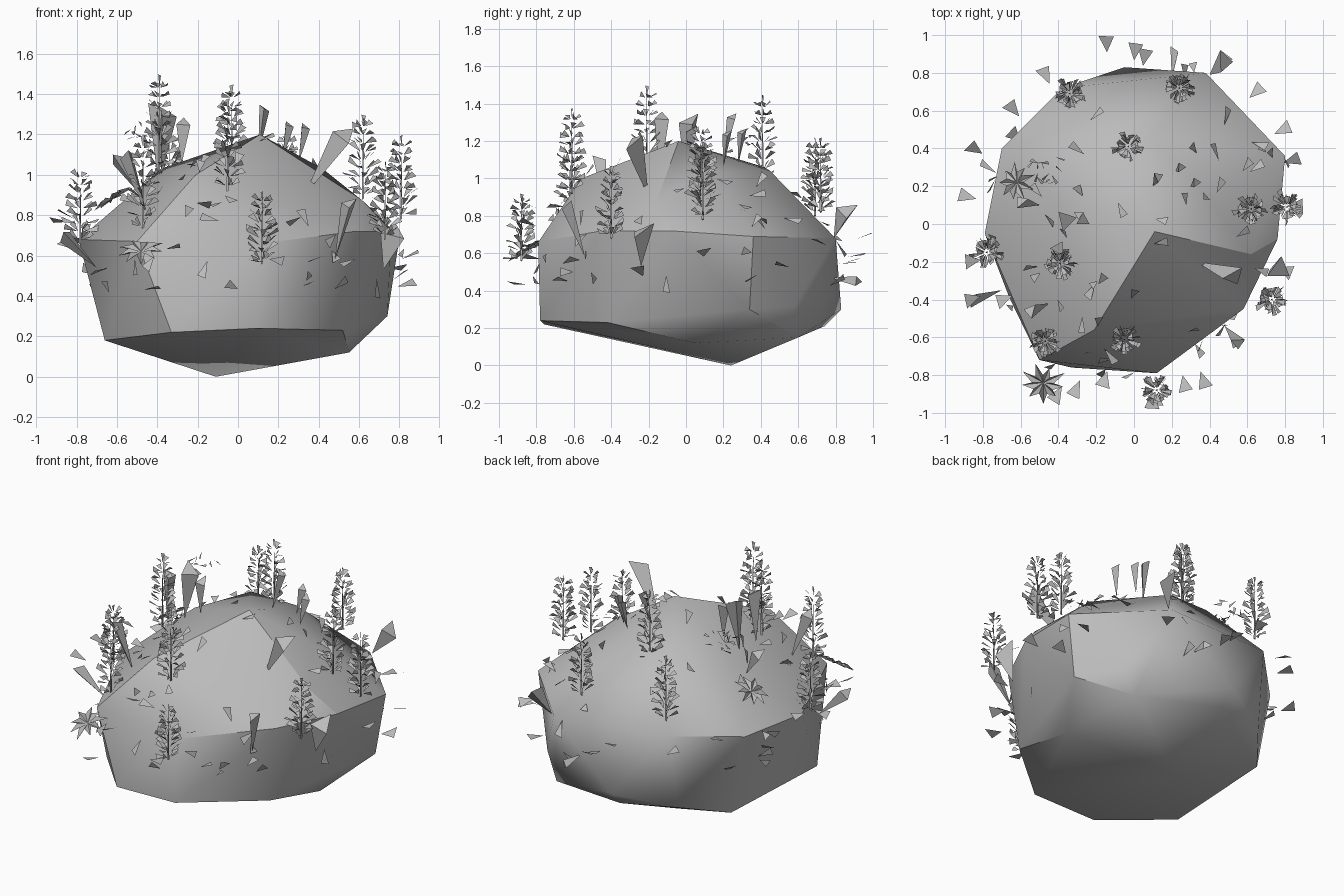
import bpy, bmesh, math, random
from mathutils import Vector
from mathutils.bvhtree import BVHTree

if "Cube" in bpy.data.objects:
    bpy.data.objects.remove(bpy.data.objects["Cube"])

random.seed(7)
stone = bpy.data.materials.new("stone_grey")
stone.diffuse_color = (0.5, 0.5, 0.5, 1)
stone.use_nodes = True
stone.node_tree.nodes["Principled BSDF"].inputs["Base Color"].default_value = stone.diffuse_color


def finish(bm, name):
    me = bpy.data.meshes.new(name)
    bm.to_mesh(me)
    bm.free()
    me.materials.append(stone)
    ob = bpy.data.objects.new(name, me)
    bpy.context.collection.objects.link(ob)
    return ob


def rand_dir():
    return Vector([random.gauss(0, 1) for _ in range(3)]).normalized()


def leaf(bm, root, direction, length, width, across=None):
    """Pointed triangular leaf: narrow at the root, broad at the end."""
    d = direction.normalized()
    side = d.cross(across or rand_dir()).normalized() * width
    end = root + d * length
    pts = (root, end + side, end - side * .6 + d * length * .15)
    bm.faces.new([bm.verts.new(p) for p in pts])


def cone(bm, tip, end, r, n=3):
    """Flared spike, point first."""
    tip, end = Vector(tip), Vector(end)
    q = (end - tip).to_track_quat('Z', 'Y')
    ring = [bm.verts.new(end + q @ Vector((r * math.cos(t), r * math.sin(t), r * .6 * math.cos(t))))
            for t in [math.tau * i / n for i in range(n)]]
    p = bm.verts.new(tip)
    for i in range(n):
        bm.faces.new((p, ring[i], ring[(i + 1) % n]))
    bm.faces.new(ring)


# Boulder: faceted hull around its corner points
corners = [
    (.11, -.04, 1.2), (-.21, -.56, 1.0), (-.5, -.72, .67), (-.33, -.76, .22),
    (.12, -.79, .66), (.1, -.78, .24), (-.79, -.05, .68), (-.66, -.39, .18),
    (-.7, .4, .68), (-.38, .72, .72), (-.05, .83, .3), (.38, .8, .68),
    (.8, .36, .69), (.76, -.08, .72), (.58, -.45, .72), (-.2, .42, 1.06),
    (-.38, .1, 1.03), (.42, .1, 1.03), (.1, .45, 1.04), (.62, -.16, .87),
    (.74, .34, .3), (.55, .05, .12), (-.11, .24, 0), (-.05, .74, .21),
    (-.6, .4, .165), (.5, .6, .15), (.52, -.42, .23), (-.4, .65, .24),
    (.58, .58, .32)]
bm = bmesh.new()
pts = [bm.verts.new(c) for c in corners]
bmesh.ops.convex_hull(bm, input=bm.verts[:])
bmesh.ops.recalc_face_normals(bm, faces=bm.faces[:])
for f in bm.faces:
    f.smooth = True
for e in bm.edges:
    e.smooth = e.calc_face_angle(0) < math.radians(38)
# crisp ridges below the peak, soft rounding down the front
for a, b, soft in [(0, 1, False), (0, 19, False), (0, 17, True), (1, 2, False),
                   (19, 13, False), (4, 14, False), (4, 5, True), (2, 4, True)]:
    e = bm.edges.get((pts[a], pts[b]))
    if e:
        e.smooth = soft
bmesh.ops.delete(bm, geom=[v for v in bm.verts if not v.link_faces], context='VERTS')
surface = BVHTree.FromBMesh(bm)
finish(bm, "boulder")

# Leafy sprigs: thin stem with whorls of small leaves (x, y, base z, top z)
sprigs = [
    (-.39, -.21, 1.02, 1.5), (-.03, .41, .98, 1.45), (-.05, -.61, .92, 1.38),
    (-.47, -.62, .72, 1.2), (.12, -.88, .56, .92), (.73, -.4, .68, 1.07),
    (.62, .08, .88, 1.3), (.81, .09, .78, 1.2), (.24, .72, .82, 1.22),
    (-.34, .69, .8, 1.22), (-.78, -.15, .66, 1.04)]
for x, y, z0, z1 in sprigs:
    bm = bmesh.new()
    base, h = Vector((x, y, z0)), z1 - z0
    cone(bm, base + Vector((0, 0, h * .9)), base, .007)
    rows = 9
    for i in range(rows):
        t = i / (rows - 1)
        reach = .085 * (1 - .5 * t) * (.7 + .3 * min(1, t * 4))
        for k in range(5):
            a = math.tau * (k / 5 + i * .38) + random.uniform(-.3, .3)
            out = Vector((math.cos(a), math.sin(a), random.uniform(.2, 1)))
            root = base + Vector((0, 0, h * (.06 + .8 * t)))
            root += Vector((out.x, out.y, 0)) * reach * .25
            leaf(bm, root, out, reach * random.uniform(.75, 1.05), .02)
    leaf(bm, base + Vector((0, 0, h * .87)), Vector((0, 0, 1)), h * .11, .014)
    finish(bm, "leafy_sprig")

# Flared spikes growing out of the boulder (tip, end, radius)
spikes = [
    ((.33, -.2, .9), (.53, -.28, 1.2), .06), ((.72, -.24, .53), (.77, -.24, .72), .07),
    ((.4, .79, .68), (.48, .86, .83), .06), ((.2, .77, .47), (.22, .92, .45), .03),
    ((.48, -.54, .58), (.55, -.63, .86), .04), ((-.7, -.35, .54), (-.86, -.4, .7), .04),
    ((-.38, 0, 1.0), (-.36, .02, 1.31), .06), ((.1, .2, 1.1), (.13, .25, 1.33), .03),
    ((.22, .28, 1.08), (.25, .3, 1.25), .028), ((.3, .2, 1.06), (.33, .22, 1.24), .028),
    ((-.4, -.14, 1.0), (-.4, -.13, 1.33), .045), ((-.28, .02, 1.05), (-.27, .02, 1.26), .04),
    ((-.45, -.42, .8), (-.55, -.46, 1.1), .04), ((-.5, .1, .92), (-.6, .12, 1.08), .04)]
bm = bmesh.new()
for s in spikes:
    cone(bm, *s)
finish(bm, "spikes")

# Lobed leaves lying against the stone
bm = bmesh.new()
for pos, normal, r in [((-.62, .22, .88), (-.5, .1, .8), .11),
                       ((-.48, -.84, .62), (-.1, -.5, .85), .12)]:
    q = Vector(normal).to_track_quat('Z', 'Y')
    rim = []
    for i in range(18):
        rr = r * (random.uniform(.8, 1.1) if i % 2 == 0 else .5)
        a = math.tau * i / 18
        rim.append(bm.verts.new(Vector(pos) + q @ Vector((rr * math.cos(a), rr * math.sin(a), .02 * (i % 2)))))
    mid = bm.verts.new(pos)
    for i in range(18):
        bm.faces.new((mid, rim[i], rim[(i + 1) % 18]))
finish(bm, "lobed_leaves")

# Fallen leaf chips: around the rim, then scattered over the surface
rim_spots = [
    (-.15, .95), (0, .91), (.05, .88), (-.47, .78), (-.64, .6), (-.63, .46),
    (-.84, .39), (-.88, .14), (-.85, -.2), (-.85, -.4), (-.68, -.4), (-.3, -.87),
    (-.15, -.82), (.27, -.84), (.37, -.82), (.53, -.6), (.64, .7), (.78, .5),
    (.83, .34), (.85, .1), (-.4, -.9), (.46, .86), (.1, -.93), (.8, -.24)]
bm = bmesh.new()
for x, y in rim_spots:
    p = Vector((x, y, random.uniform(.42, .85)))
    d = Vector((x, y, random.uniform(-.3, .6)))
    up = Vector((random.uniform(-.5, .5), random.uniform(-.5, .5), 1))
    leaf(bm, p - d.normalized() * .045, d, .085, .05, up)
centre = Vector((0, 0, .6))
for i in range(60):
    d = rand_dir()
    d.z = abs(d.z) - .25
    hit, n, _, _ = surface.ray_cast(centre, d.normalized())
    if hit:
        if n.dot(d) < 0:
            n = -n
        along = (n.cross(rand_dir()) + n * .35).normalized()
        leaf(bm, hit + n * .006, along, random.uniform(.05, .09), .03, n + rand_dir() * .4)
# small cluster of hovering bits
for i in range(14):
    p = Vector((-.45, .28, 1.19)) + Vector([random.uniform(-.08, .08) for _ in range(3)])
    leaf(bm, p, rand_dir(), .05, .012)
finish(bm, "leaf_chips")
